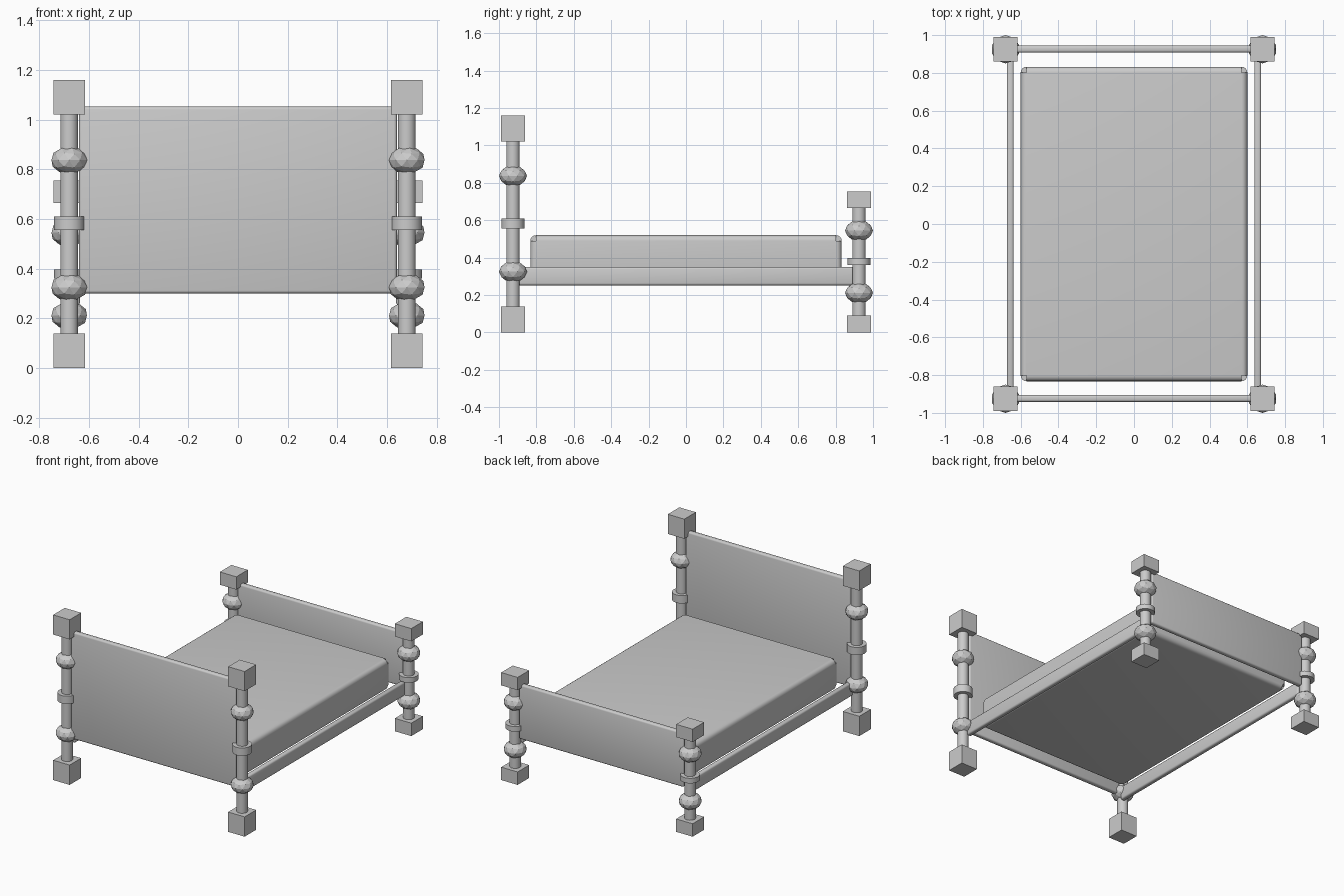
import bpy

if "Cube" in bpy.data.objects:
    bpy.data.objects.remove(bpy.data.objects["Cube"])

PX, PY = 0.68, 0.925   # post centre offsets


def finish(name, bevel=0.0, segments=3, smooth=False, cutoff=False):
    ob = bpy.context.object
    ob.name = name
    bpy.ops.object.transform_apply(location=False, rotation=False, scale=True)
    if bevel:
        m = ob.modifiers.new("bevel", 'BEVEL')
        m.width = bevel
        m.segments = segments
        if cutoff:
            m.vmesh_method = 'CUTOFF'
        bpy.ops.object.modifier_apply(modifier=m.name)
    if smooth:
        bpy.ops.object.shade_smooth_by_angle()
    return ob


def box(name, x, y, z0, z1, sx, sy, **kw):
    bpy.ops.mesh.primitive_cube_add(size=1, location=(x, y, (z0 + z1) / 2))
    bpy.context.object.scale = (sx, sy, z1 - z0)
    return finish(name, **kw)


def cylinder(name, x, y, z0, z1, r):
    bpy.ops.mesh.primitive_cylinder_add(vertices=24, radius=r, depth=z1 - z0,
                                        location=(x, y, (z0 + z1) / 2))
    return finish(name, smooth=True)


def bead(name, x, y, z):
    bpy.ops.mesh.primitive_ico_sphere_add(subdivisions=2, radius=0.075, location=(x, y, z))
    bpy.context.object.scale = (1, 1, 0.75)
    return finish(name)


def post(name, x, y, h):
    # turned post: end blocks, shaft, collar and two faceted beads
    k = h / 1.16
    box(name + "_foot_block", x, y, 0, 0.139 * k, 0.128, 0.128)
    box(name + "_top_block", x, y, 1.022 * k, h, 0.128, 0.128)
    cylinder(name + "_shaft", x, y, 0.12 * k, 1.04 * k, 0.036)
    cylinder(name + "_collar", x, y, 0.555 * k, 0.61 * k, 0.062)
    bead(name + "_lower_bead", x, y, 0.325 * k)
    bead(name + "_upper_bead", x, y, 0.837 * k)


for side, s in (("left", -1), ("right", 1)):
    post(side + "_head_post", s * PX, -PY, 1.16)
    post(side + "_foot_post", s * PX, PY, 0.755)
    # side rails
    box(side + "_side_rail", s * 0.655, 0, 0.252, 0.35, 0.036, 1.80,
        bevel=0.012, smooth=True)

# end panels
box("headboard", 0, -0.923, 0.30, 1.053, 1.28, 0.037, bevel=0.012, smooth=True)
box("footboard", 0, 0.926, 0.30, 0.684, 1.28, 0.037, bevel=0.012, smooth=True)

# mattress with cut-off rounded corners
box("mattress", 0, 0, 0.305, 0.52, 1.20, 1.665, bevel=0.03, segments=4,
    smooth=True, cutoff=True)
